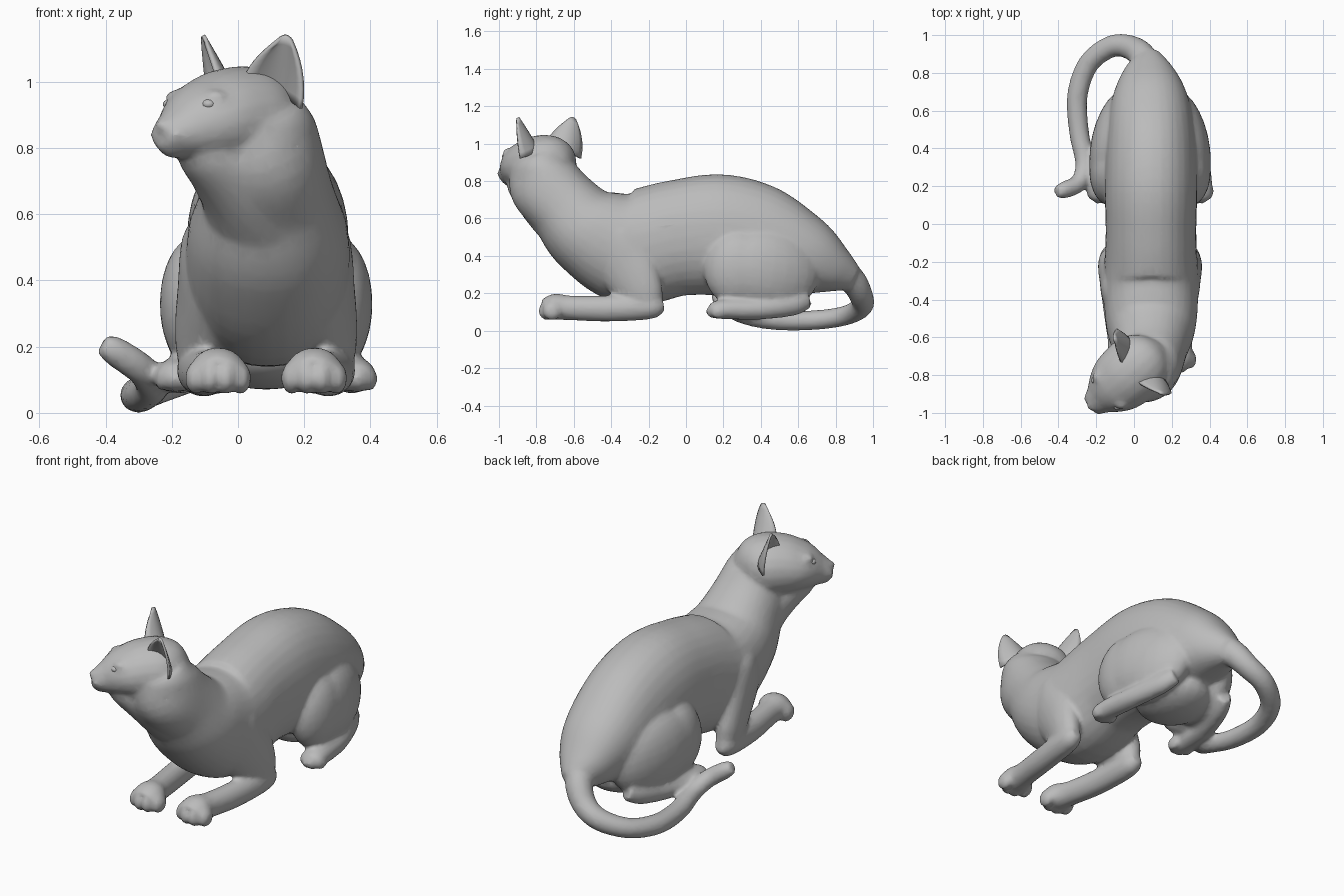
import bpy, bmesh, math
from mathutils import Vector, Matrix

fur = bpy.data.materials.new("grey_fur")
fur.diffuse_color = (0.50, 0.50, 0.50, 1)
MID = 0.085  # x of the body's mirror plane


def finish(name, bm, modifiers=()):
    bmesh.ops.recalc_face_normals(bm, faces=bm.faces)
    for f in bm.faces:
        f.smooth = True
    me = bpy.data.meshes.new(name)
    bm.to_mesh(me)
    bm.free()
    me.materials.append(fur)
    ob = bpy.data.objects.new(name, me)
    bpy.context.collection.objects.link(ob)
    for kind, settings in modifiers:
        mod = ob.modifiers.new(kind.lower(), kind)
        for key, value in settings.items():
            setattr(mod, key, value)
    return ob


def spline(stations, steps):
    """Catmull-Rom through the (x, y, z, half width, half height) stations."""
    p = [Vector(s) for s in stations]
    p = [2 * p[0] - p[1]] + p + [2 * p[-1] - p[-2]]
    out = []
    for i in range(1, len(p) - 2):
        a, b, c, d = p[i - 1:i + 3]
        for k in range(steps):
            t = k / steps
            out.append(0.5 * (2 * b + (c - a) * t + (2 * a - 5 * b + 4 * c - d) * t * t
                              + (3 * b - a - 3 * c + d) * t ** 3))
    return out + [p[-2]]


def loft(bm, stations, sides=20, steps=4, power=1.0):
    """Oval rings swept along a path, closed at both ends; power < 1 is boxier."""
    pts = spline(stations, steps)
    pos = [Vector(q[:3]) for q in pts]

    def wave(v):
        return math.copysign(abs(v) ** power, v)

    rings = []
    for i, q in enumerate(pts):
        tan = (pos[min(i + 1, len(pos) - 1)] - pos[max(i - 1, 0)]).normalized()
        side = tan.cross(Vector((0, 0, 1))).normalized()
        up = side.cross(tan)
        angles = [2 * math.pi * k / sides for k in range(sides)]
        rings.append([bm.verts.new(pos[i] + side * q[3] * wave(math.cos(a)) + up * q[4] * wave(math.sin(a)))
                      for a in angles])
    for r, s in zip(rings, rings[1:]):
        for k in range(sides):
            j = (k + 1) % sides
            bm.faces.new((r[k], r[j], s[j], s[k]))
    for ring in (rings[0], rings[-1]):
        bm.faces.new(ring)


def ball(bm, centre, radii, turn=Matrix(), seg=12):
    m = Matrix.Translation(centre) @ turn @ Matrix.Diagonal((*radii, 1))
    bmesh.ops.create_uvsphere(bm, u_segments=seg, v_segments=seg // 2 + 2, radius=1, matrix=m)


# Head frame: side, forward, height
FWD = Vector((-0.76, -0.65, 0))
SIDE = Vector((0.65, -0.76, 0))
CENTRE = Vector((0.0, -0.77, 0))
TURN = Matrix((SIDE, -FWD, (0, 0, 1))).transposed().to_4x4()


def head_pt(s, d, z):
    return CENTRE + SIDE * s + FWD * d + Vector((0, 0, z))


skin = bmesh.new()

# Torso running from the rump up through the neck
loft(skin, [
    (0.08, 0.90, 0.275, 0.06, 0.065), (0.08, 0.80, 0.325, 0.14, 0.13),
    (0.085, 0.65, 0.39, 0.205, 0.22), (0.09, 0.45, 0.445, 0.235, 0.305),
    (0.09, 0.20, 0.51, 0.245, 0.325), (0.09, -0.05, 0.495, 0.24, 0.31),
    (0.09, -0.30, 0.445, 0.25, 0.305), (0.09, -0.52, 0.535, 0.24, 0.245),
    (0.085, -0.65, 0.665, 0.20, 0.20), (0.07, -0.755, 0.785, 0.178, 0.195),
    (0.035, -0.785, 0.89, 0.155, 0.165)], sides=32, steps=6, power=0.92)
# Low belly between the hind legs
ball(skin, (MID, 0.43, 0.18), (0.20, 0.22, 0.11), seg=20)

# Tail curling round one side
loft(skin, [
    (0.08, 0.76, 0.36, 0.09, 0.08), (0.05, 0.88, 0.28, 0.075, 0.075),
    (-0.02, 0.935, 0.19, 0.065, 0.063), (-0.12, 0.94, 0.13, 0.059, 0.058),
    (-0.24, 0.85, 0.08, 0.056, 0.053), (-0.30, 0.68, 0.056, 0.055, 0.053),
    (-0.29, 0.48, 0.054, 0.053, 0.051), (-0.26, 0.32, 0.08, 0.051, 0.048),
    (-0.29, 0.22, 0.13, 0.048, 0.048), (-0.37, 0.18, 0.185, 0.045, 0.045),
    (-0.41, 0.17, 0.208, 0.032, 0.032)], sides=16)

# Head, throat, chin and nose
loft(skin, [(*head_pt(0, d, z), w, h) for d, z, w, h in [
    (-0.18, 0.86, 0.06, 0.07), (-0.13, 0.87, 0.13, 0.13), (-0.05, 0.885, 0.175, 0.16),
    (0.05, 0.885, 0.175, 0.155), (0.13, 0.875, 0.16, 0.132), (0.19, 0.86, 0.13, 0.108),
    (0.24, 0.847, 0.092, 0.08), (0.28, 0.843, 0.066, 0.062), (0.305, 0.845, 0.045, 0.04)]])
loft(skin, [
    (-0.14, -0.90, 0.845, 0.07, 0.07), (-0.10, -0.87, 0.81, 0.10, 0.10),
    (-0.04, -0.82, 0.75, 0.125, 0.115), (0.03, -0.74, 0.67, 0.155, 0.14),
    (0.08, -0.64, 0.57, 0.18, 0.15)])
ball(skin, head_pt(0, 0.25, 0.798), (0.045, 0.05, 0.03), TURN)
ball(skin, head_pt(0, 0.30, 0.868), (0.026, 0.024, 0.02), TURN)


def ear(name, sx):
    """Curved shell, rounded at the tip, its hollow turned outward."""
    bm = bmesh.new()
    nu, nv = 8, 7
    c, n = math.cos(math.radians(33)), math.sin(math.radians(33))
    grid = []
    for j in range(nv + 1):
        v = j / nv
        w = 0.068 * (1 - v ** 2) + 0.02
        row = []
        for i in range(nu + 1):
            u = 2 * i / nu - 1
            a, b = u * w + 0.008 * v, -0.065 * (1 - v) * (1 - u * u)
            s = 0.138 + 0.045 * v + a * c + b * n
            d = -0.02 + b * c - a * n
            z = 0.965 + 0.175 * v - 0.045 * u * (1 - v) - 0.014 * u * u * v
            row.append(bm.verts.new(head_pt(sx * s, d, z)))
        grid.append(row)
    for a, b in zip(grid, grid[1:]):
        for i in range(nu):
            bm.faces.new((a[i], a[i + 1], b[i + 1], b[i]))
    finish(name, bm, [('SOLIDIFY', {"thickness": 0.012, "offset": 0})])


for label, sx in (("left", 1), ("right", -1)):
    ear(label + "_ear", sx)
    eye = bmesh.new()
    ball(eye, head_pt(sx * 0.09, 0.193, 0.932), (0.022, 0.022, 0.016), TURN, 10)
    finish(label + "_eye", eye)
    # Brow and whisker pad
    ball(skin, head_pt(sx * 0.085, 0.168, 0.954), (0.042, 0.035, 0.022), TURN)
    ball(skin, head_pt(sx * 0.032, 0.265, 0.838), (0.042, 0.046, 0.032), TURN)

    def at(off, *rest):
        return (MID + sx * off, *rest)

    # Front leg: upper arm from the shoulder, then forearm lying forward
    loft(skin, [
        at(0.13, -0.44, 0.58, 0.05, 0.06), at(0.16, -0.39, 0.48, 0.09, 0.15),
        at(0.18, -0.31, 0.33, 0.085, 0.16), at(0.205, -0.22, 0.19, 0.068, 0.11),
        at(0.21, -0.17, 0.11, 0.04, 0.05)])
    loft(skin, [
        at(0.21, -0.12, 0.14, 0.03, 0.035), at(0.21, -0.19, 0.13, 0.06, 0.068),
        at(0.19, -0.42, 0.118, 0.062, 0.07), at(0.16, -0.62, 0.122, 0.064, 0.066),
        at(0.145, -0.70, 0.128, 0.085, 0.07), at(0.145, -0.76, 0.115, 0.07, 0.052)])

    # Hind leg: folded thigh, full knee and long flat foot
    ball(skin, Vector(at(0.185, 0.44, 0.32)), (0.125, 0.28, 0.22),
         Matrix.Rotation(sx * math.radians(13), 4, 'Z') @ Matrix.Rotation(math.radians(-8), 4, 'X'), 24)
    ball(skin, Vector(at(0.21, 0.28, 0.33)), (0.112, 0.185, 0.205), seg=24)
    loft(skin, [
        at(0.17, 0.65, 0.17, 0.04, 0.05), at(0.205, 0.57, 0.14, 0.05, 0.06),
        at(0.25, 0.40, 0.115, 0.055, 0.055), at(0.27, 0.23, 0.115, 0.058, 0.054),
        at(0.27, 0.16, 0.112, 0.06, 0.048), at(0.27, 0.13, 0.11, 0.045, 0.035)])

    # Toes
    for i in range(4):
        t = i - 1.5
        back = 0.024 * (abs(t) > 1)
        ball(skin, Vector(at(0.145 + t * 0.046, -0.74 + back, 0.105)), (0.032, 0.052, 0.05))
        ball(skin, Vector(at(0.265 + t * 0.032, 0.15 + back, 0.103)), (0.024, 0.046, 0.038))

# Fuse all limbs, head and tail into one skin and soften the joins
finish("body", skin, [
    ('REMESH', {"mode": 'VOXEL', "voxel_size": 0.012, "use_smooth_shade": True}),
    ('SMOOTH', {"factor": 0.5, "iterations": 7}),
    ('DECIMATE', {"ratio": 0.3})])
